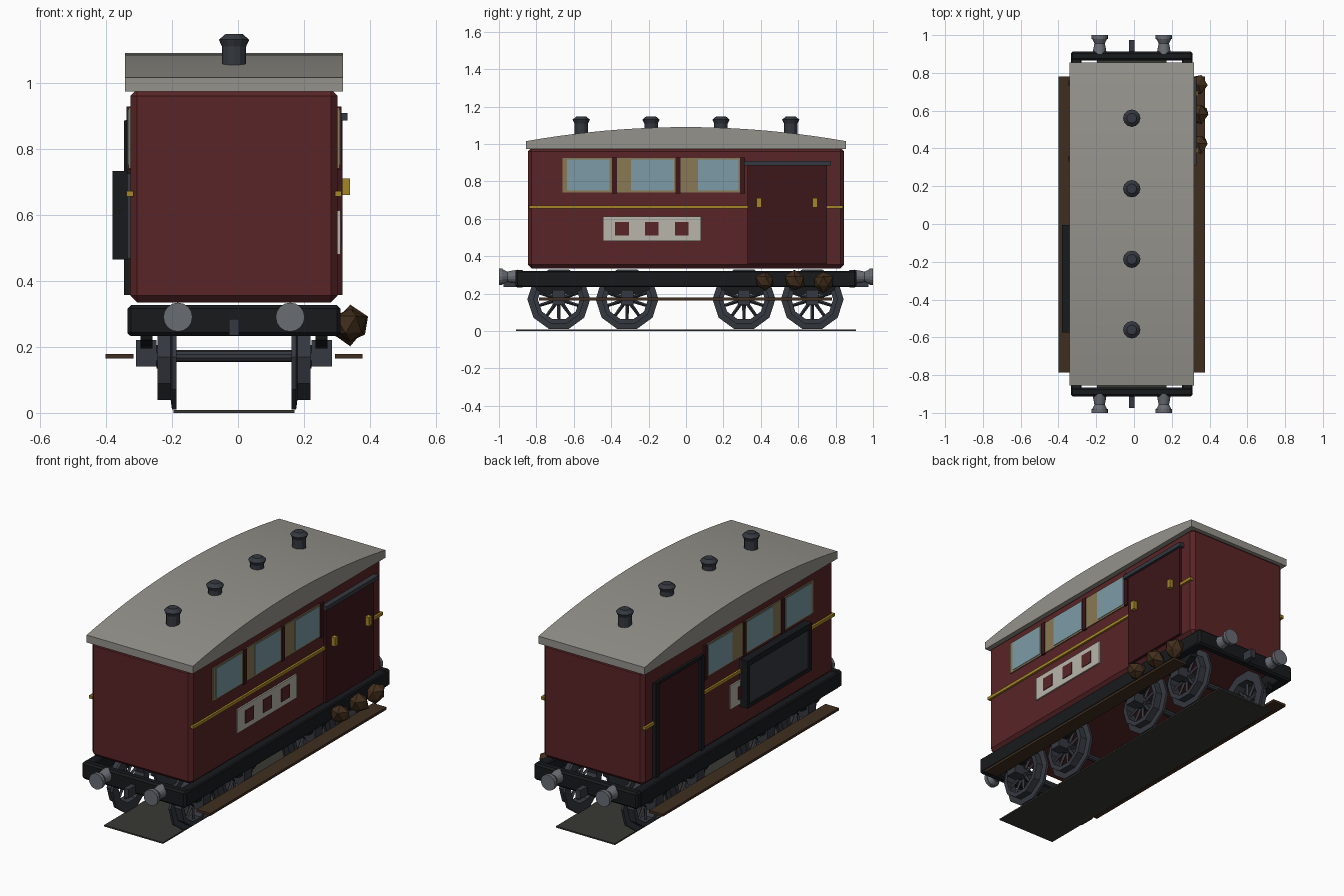
import bpy, bmesh, math, random
from mathutils import Matrix, Vector

if "Cube" in bpy.data.objects:
    bpy.data.objects.remove(bpy.data.objects["Cube"])

CX = -0.012            # centre line of the carriage
random.seed(4)
RED, DOOR, BLACK = (0.10, 0.018, 0.02), (0.045, 0.008, 0.01), (0.009, 0.01, 0.012)
IRON, STEEL, ROOF = (0.035, 0.04, 0.05), (0.14, 0.15, 0.17), (0.30, 0.29, 0.26)
GOLD, TAN, GLASS = (0.38, 0.24, 0.02), (0.25, 0.19, 0.09), (0.20, 0.33, 0.38)
WHITE, BROWN, LUMP = (0.48, 0.46, 0.40), (0.05, 0.027, 0.014), (0.055, 0.028, 0.012)
BED = (0.04, 0.04, 0.033)
mats = {}


def finish(name, bm, color, smooth=False):
    bmesh.ops.recalc_face_normals(bm, faces=bm.faces)
    me = bpy.data.meshes.new(name)
    bm.to_mesh(me)
    bm.free()
    if color not in mats:
        mats[color] = bpy.data.materials.new("paint_%d" % len(mats))
        mats[color].diffuse_color = (*color, 1)
    me.materials.append(mats[color])
    ob = bpy.data.objects.new(name, me)
    bpy.context.collection.objects.link(ob)
    if smooth:
        bpy.context.view_layer.objects.active = ob
        ob.select_set(True)
        bpy.ops.object.shade_smooth_by_angle(angle=math.radians(30))
        ob.select_set(False)
    return ob


def add_box(bm, x, y, z):
    c = Vector([(a + b) / 2 for a, b in (x, y, z)])
    s = [abs(b - a) for a, b in (x, y, z)]
    bmesh.ops.create_cube(bm, size=1, matrix=Matrix.Translation(c) @ Matrix.Diagonal((*s, 1)))


def box(name, x, y, z, color, bevel=0):
    bm = bmesh.new()
    add_box(bm, x, y, z)
    if bevel:
        bmesh.ops.bevel(bm, geom=bm.edges[:], offset=bevel, segments=1, affect='EDGES')
    return finish(name, bm, color)


def add_cone(bm, a, b, r1, r2, n):
    a, b = Vector(a), Vector(b)
    rot = (b - a).to_track_quat('Z', 'Y').to_matrix().to_4x4()
    bmesh.ops.create_cone(bm, cap_ends=True, segments=n, radius1=r1, radius2=r2,
                          depth=(b - a).length, matrix=Matrix.Translation((a + b) / 2) @ rot)


def add_ring(bm, profile, y, z, n):
    # closed (x, radius) profile turned about the axle line
    rings = [[bm.verts.new((px, y + r * math.cos(t), z + r * math.sin(t))) for px, r in profile]
             for t in [2 * math.pi * i / n for i in range(n)]]
    m = len(profile)
    for i in range(n):
        p, q = rings[i], rings[(i + 1) % n]
        for j in range(m):
            bm.faces.new((p[j], p[(j + 1) % m], q[(j + 1) % m], q[j]))


def prism(name, pts, x0, x1, color, smooth=False):
    # (y, z) outline extruded across x
    bm = bmesh.new()
    a = [bm.verts.new((x0, *p)) for p in pts]
    b = [bm.verts.new((x1, *p)) for p in pts]
    bm.faces.new(a)
    bm.faces.new(b)
    for i in range(len(pts)):
        j = (i + 1) % len(pts)
        bm.faces.new((a[i], a[j], b[j], b[i]))
    return finish(name, bm, color, smooth)


# body shell and arched roof
box("body", (CX - 0.3135, CX + 0.3135), (-0.845, 0.845), (0.335, 0.98), RED, 0.02)
arc = [(0.855 * t, 1.015 + 0.075 * (1 - t * t)) for t in [1 - i / 10 for i in range(21)]]
prism("roof", [(-0.855, 0.973), (0.855, 0.973)] + arc, CX - 0.33, CX + 0.33, ROOF, True)

# roof vents
for y in (-0.56, -0.187, 0.187, 0.56):
    bm = bmesh.new()
    add_cone(bm, (CX, y, 1.05), (CX, y, 1.115), 0.036, 0.036, 12)
    add_cone(bm, (CX, y, 1.11), (CX, y, 1.13), 0.037, 0.046, 12)
    add_cone(bm, (CX, y, 1.13), (CX, y, 1.147), 0.046, 0.026, 12)
    finish("roof_vent", bm, IRON)

for s in (-1, 1):
    side = "left" if s < 0 else "right"

    def X(a, b):
        return tuple(sorted((CX + s * a, CX + s * b)))

    # windows: surround with curtain, glass and pillars
    for y0, y1, g0, g1 in ((-0.66, -0.395, -0.635, -0.41), (-0.37, -0.055, -0.295, -0.065),
                           (-0.03, 0.29, 0.065, 0.28)):
        box(side + "_window_frame", X(0.305, 0.320), (y0, y1), (0.74, 0.925), TAN)
        box(side + "_window_glass", X(0.31, 0.323), (g0, g1), (0.75, 0.918), GLASS)
        box(side + "_window_pillar", X(0.305, 0.326), (y1, y1 + 0.025), (0.735, 0.928), DOOR)

    # gold waist line
    for y in ((-0.84, 0.33), (0.755, 0.84)):
        box(side + "_waist_line", X(0.305, 0.325), y, (0.655, 0.672), GOLD)

    # pale panel with three red squares
    box(side + "_panel", X(0.305, 0.322), (-0.445, 0.08), (0.48, 0.613), WHITE)
    for y in (-0.342, -0.183, -0.023):
        box(side + "_panel_square", X(0.31, 0.326), (y - 0.037, y + 0.037), (0.51, 0.583), RED)

    # door
    box(side + "_door", X(0.30, 0.329 if s > 0 else 0.318), (0.33, 0.755), (0.357, 0.885), DOOR)

    # side frame member and footboard
    box(side + "_sole_bar", X(0.265, 0.3225), (-0.88, 0.88), (0.235, 0.322), BLACK, 0.006)
    box(side + "_footboard", X(0.305, 0.389), (-0.785, 0.78), (0.164, 0.178), BROWN)

    for y in (-0.68, -0.315, 0.31, 0.675):
        # spoked wheel with flange
        bm = bmesh.new()
        prof = [(0.232, 0.137), (0.192, 0.137), (0.188, 0.168), (0.174, 0.168),
                (0.174, 0.115), (0.232, 0.112)]
        add_ring(bm, [(CX + s * a, r) for a, r in prof], y, 0.17, 10)
        add_cone(bm, (CX + s * 0.18, y, 0.17), (CX + s * 0.235, y, 0.17), 0.035, 0.035, 10)
        for i in range(10):
            t = 2 * math.pi * (i + 0.5) / 10
            d = Vector((0, math.cos(t), math.sin(t)))
            c = Vector((CX + s * 0.21, y, 0.17))
            add_cone(bm, c + d * 0.025, c + d * 0.118, 0.010, 0.008, 4)
        finish(side + "_wheel", bm, IRON)
        # axle box and leaf spring
        box(side + "_axle_box", X(0.235, 0.297), (y - 0.033, y + 0.033), (0.14, 0.22), IRON)
        prism(side + "_spring", [(y + a, z) for a, z in
                                 ((-0.13, 0.25), (-0.12, 0.22), (-0.07, 0.195), (0.07, 0.195),
                                  (0.12, 0.22), (0.13, 0.25))], *X(0.247, 0.283), BLACK)

# right door: sliding rail and handles
R = CX + 0.3135
box("door_rail", (R, R + 0.03), (0.31, 0.775), (0.885, 0.908), IRON)
for y in (0.39, 0.69):
    box("door_handle", (R, R + 0.038), (y - 0.013, y + 0.013), (0.66, 0.71), GOLD)

# left door: dark surround
L = CX - 0.3135
for y in (0.345, 0.745):
    box("door_post", (L - 0.02, L), (y - 0.015, y + 0.015), (0.357, 0.885), BLACK)
box("door_lintel", (L - 0.015, L), (0.33, 0.76), (0.87, 0.887), BLACK)

# left side notice board with raised rim
box("board", (-0.372, -0.325), (-0.57, -0.01), (0.467, 0.725), IRON)
for z in ((0.465, 0.485), (0.70, 0.733)):
    box("board_rim", (-0.380, -0.335), (-0.575, -0.005), z, BLACK)
for y in ((-0.575, -0.553), (-0.027, -0.005)):
    box("board_rim", (-0.380, -0.335), y, (0.465, 0.733), BLACK)

# axles
for y in (-0.68, -0.315, 0.31, 0.675):
    bm = bmesh.new()
    add_cone(bm, (CX - 0.25, y, 0.172), (CX + 0.25, y, 0.172), 0.018, 0.018, 10)
    finish("axle", bm, IRON)

# end beams, buffers and hooks
for e in (-1, 1):
    end = "front" if e < 0 else "back"
    box(end + "_beam", (CX - 0.3225, CX + 0.3225), (e * 0.865, e * 0.912), (0.233, 0.326), BLACK, 0.01)
    box(end + "_hook", (CX - 0.015, CX + 0.015), (e * 0.90, e * 0.975), (0.235, 0.285), IRON)
    for x in (CX - 0.17, CX + 0.17):
        bm = bmesh.new()
        add_cone(bm, (x, e * 0.90, 0.29), (x, e * 0.955, 0.29), 0.038, 0.028, 16)
        add_cone(bm, (x, e * 0.95, 0.29), (x, e * 0.98, 0.29), 0.024, 0.04, 16)
        add_cone(bm, (x, e * 0.98, 0.29), (x, e * 1.0, 0.29), 0.044, 0.044, 16)
        finish(end + "_buffer", bm, STEEL)

# rough lumps resting by the right door
for y, z in ((0.425, 0.265), (0.58, 0.265), (0.735, 0.265)):
    bm = bmesh.new()
    bmesh.ops.create_icosphere(bm, subdivisions=1, radius=0.055)
    for v in bm.verts:
        v.co = v.co * random.uniform(0.8, 1.2) + Vector((0.34, y, z))
    finish("lump", bm, LUMP)

# thin plate under the wheels
box("track_plate", (CX - 0.183, CX + 0.183), (-0.91, 0.91), (0, 0.008), BED)

for m in bpy.data.materials:
    if m.users and not m.is_grease_pencil:
        m.use_nodes = True
        m.node_tree.nodes["Principled BSDF"].inputs["Base Color"].default_value = m.diffuse_color
